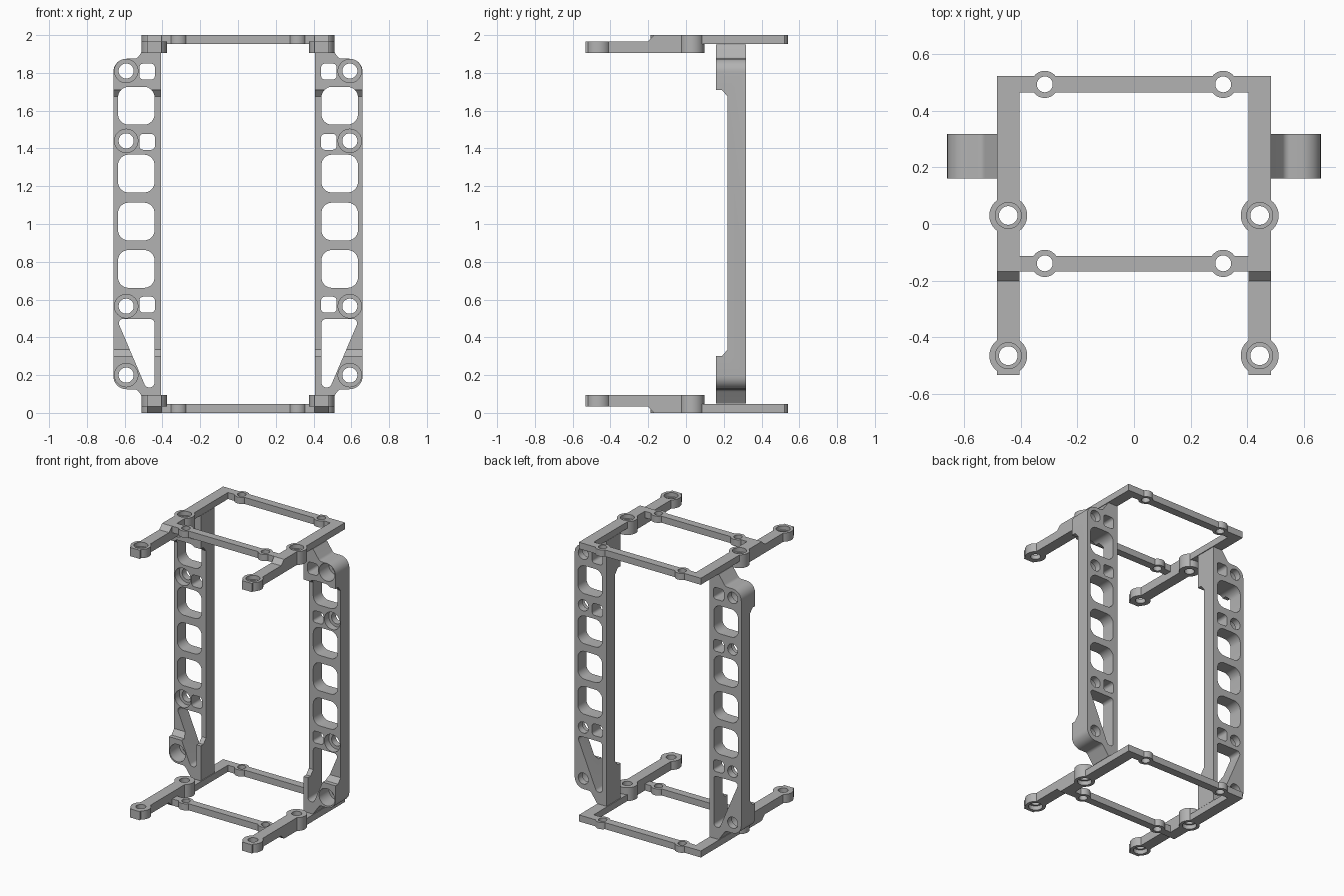
import bpy, bmesh, math
from mathutils import Matrix, Vector

cube = bpy.data.objects.get("Cube")
if cube:
    bpy.data.objects.remove(cube, do_unlink=True)

grey = bpy.data.materials.new("plain_grey")
grey.use_nodes = True
grey.diffuse_color = (0.45, 0.45, 0.45, 1)
grey.node_tree.nodes["Principled BSDF"].inputs["Base Color"].default_value = grey.diffuse_color


def rounded(points, steps=8):
    """Outline from (a, b, corner radius) points."""
    out = []
    for i, (a, b, r) in enumerate(points):
        p = Vector((a, b))
        if r == 0:
            out.append(p)
            continue
        u = (Vector(points[i - 1][:2]) - p).normalized()
        v = (Vector(points[(i + 1) % len(points)][:2]) - p).normalized()
        half = u.angle(v) / 2
        centre = p + (u + v).normalized() * r / math.sin(half)
        start = p + u * r / math.tan(half) - centre
        end = p + v * r / math.tan(half) - centre
        sweep = math.atan2(start.x * end.y - start.y * end.x, start.dot(end))
        for k in range(steps + 1):
            t = sweep * k / steps
            c, s = math.cos(t), math.sin(t)
            out.append(centre + Vector((start.x * c - start.y * s, start.x * s + start.y * c)))
    return out


def box2d(a0, a1, b0, b1, r=0):
    return rounded([(a0, b0, r), (a1, b0, r), (a1, b1, r), (a0, b1, r)])


def circle(a, b, r, n=40):
    return [(a + r * math.cos(2 * math.pi * i / n), b + r * math.sin(2 * math.pi * i / n))
            for i in range(n)]


def prism(name, outline, axis, lo, hi):
    """Extrude a 2D outline along an axis."""
    place = {"x": lambda a, b, d: (d, a, b), "y": lambda a, b, d: (a, d, b),
             "z": lambda a, b, d: (a, b, d)}[axis]
    bm = bmesh.new()
    face = bm.faces.new([bm.verts.new(place(a, b, lo)) for a, b in outline])
    ext = bmesh.ops.extrude_face_region(bm, geom=[face])
    shift = Vector(place(0, 0, hi - lo))
    bmesh.ops.translate(bm, vec=shift, verts=[v for v in ext["geom"] if isinstance(v, bmesh.types.BMVert)])
    bmesh.ops.recalc_face_normals(bm, faces=bm.faces)
    mesh = bpy.data.meshes.new(name)
    bm.to_mesh(mesh)
    bm.free()
    mesh.materials.append(grey)
    obj = bpy.data.objects.new(name, mesh)
    bpy.context.scene.collection.objects.link(obj)
    return obj


def combine(obj, unions, cutters):
    """Join and cut solids, then bake the result."""
    for op, tools in (("UNION", unions), ("DIFFERENCE", cutters)):
        for tool in tools:
            mod = obj.modifiers.new(op, "BOOLEAN")
            mod.operation, mod.object, mod.solver = op, tool, "EXACT"
    bpy.context.view_layer.update()
    mesh = bpy.data.meshes.new_from_object(obj.evaluated_get(bpy.context.evaluated_depsgraph_get()))
    obj.modifiers.clear()
    obj.data = mesh
    for tool in unions + cutters:
        bpy.data.objects.remove(tool, do_unlink=True)
    mesh.shade_smooth()
    mesh.set_sharp_from_angle(angle=math.radians(25))


def mirrored(obj, name, matrix):
    copy = obj.copy()
    copy.data = obj.data.copy()
    copy.name = name
    copy.data.transform(matrix)
    copy.data.flip_normals()
    bpy.context.scene.collection.objects.link(copy)


# Side rail with hooked ends
rail = prism("left_rail", rounded([
    (0.407, 0.05, 0), (0.482, 0.05, 0), (0.535, 0.125, 0.03), (0.66, 0.125, 0.07),
    (0.66, 1.875, 0.07), (0.535, 1.875, 0.03), (0.482, 1.95, 0), (0.407, 1.95, 0)]),
    "y", 0.16, 0.317)

# Relief that thins the middle of the rail
cuts = [prism("relief", [(0.1, 0.3), (0.19, 0.3), (0.22, 0.335), (0.22, 1.675),
                         (0.19, 1.71), (0.1, 1.71)], "x", 0.3, 0.8)]

# Rail windows, large and small
for z in (0.762, 1.013, 1.267, 1.626):
    cuts.append(prism("window", box2d(0.442, 0.635, z - 0.1, z + 0.1, 0.055), "y", 0, 0.5))
for z in (0.573, 1.435, 1.807):
    cuts.append(prism("small_window", box2d(0.44, 0.522, z - 0.042, z + 0.042, 0.02), "y", 0, 0.5))
cuts.append(prism("slanted_window", rounded([
    (0.442, 0.135, 0.025), (0.488, 0.135, 0.025), (0.642, 0.497, 0.022),
    (0.442, 0.497, 0.022)]), "y", 0, 0.5))

# Counterbored screw holes in the rail
for z in (0.2, 0.565, 1.44, 1.81):
    cuts.append(prism("bore", circle(0.592, z, 0.04), "y", 0, 0.5))
    cuts.append(prism("counterbore", circle(0.592, z, 0.062), "y", 0, 0.27))
combine(rail, [], cuts)
mirrored(rail, "right_rail", Matrix.Scale(-1, 4, (1, 0, 0)))

# Top frame: back and front bars, stepped side arms, bosses
frame = prism("top_frame", box2d(-0.45, 0.45, 0.465, 0.522), "z", 1.953, 2)
adds = [prism("front_bar", box2d(-0.45, 0.45, -0.167, -0.113), "z", 1.953, 2)]
holes = []
arm = [(-0.533, 1.905), (-0.533, 1.967), (-0.202, 1.967), (-0.168, 2), (0.522, 2),
       (0.522, 1.953), (0.085, 1.953), (0.085, 1.905)]
for s in (-1, 1):
    adds.append(prism("arm", arm, "x", *sorted((s * 0.405, s * 0.483))))
    for y in (0.493, -0.139):
        adds.append(prism("bar_boss", circle(s * 0.315, y, 0.048), "z", 1.953, 2))
        holes.append(prism("bar_hole", circle(s * 0.315, y, 0.028), "z", 1.8, 2.1))
    for y, top in ((0.03, 2), (-0.465, 1.967)):
        adds.append(prism("arm_boss", circle(s * 0.444, y, 0.067), "z", 1.905, top))
        holes.append(prism("arm_hole", circle(s * 0.444, y, 0.033), "z", 1.8, 2.1))
        holes.append(prism("arm_counterbore", circle(s * 0.444, y, 0.046), "z", top - 0.03, 2.1))
combine(frame, adds, holes)

# Bottom frame is the top frame upside down
mirrored(frame, "bottom_frame", Matrix.Translation((0, 0, 2)) @ Matrix.Scale(-1, 4, (0, 0, 1)))
